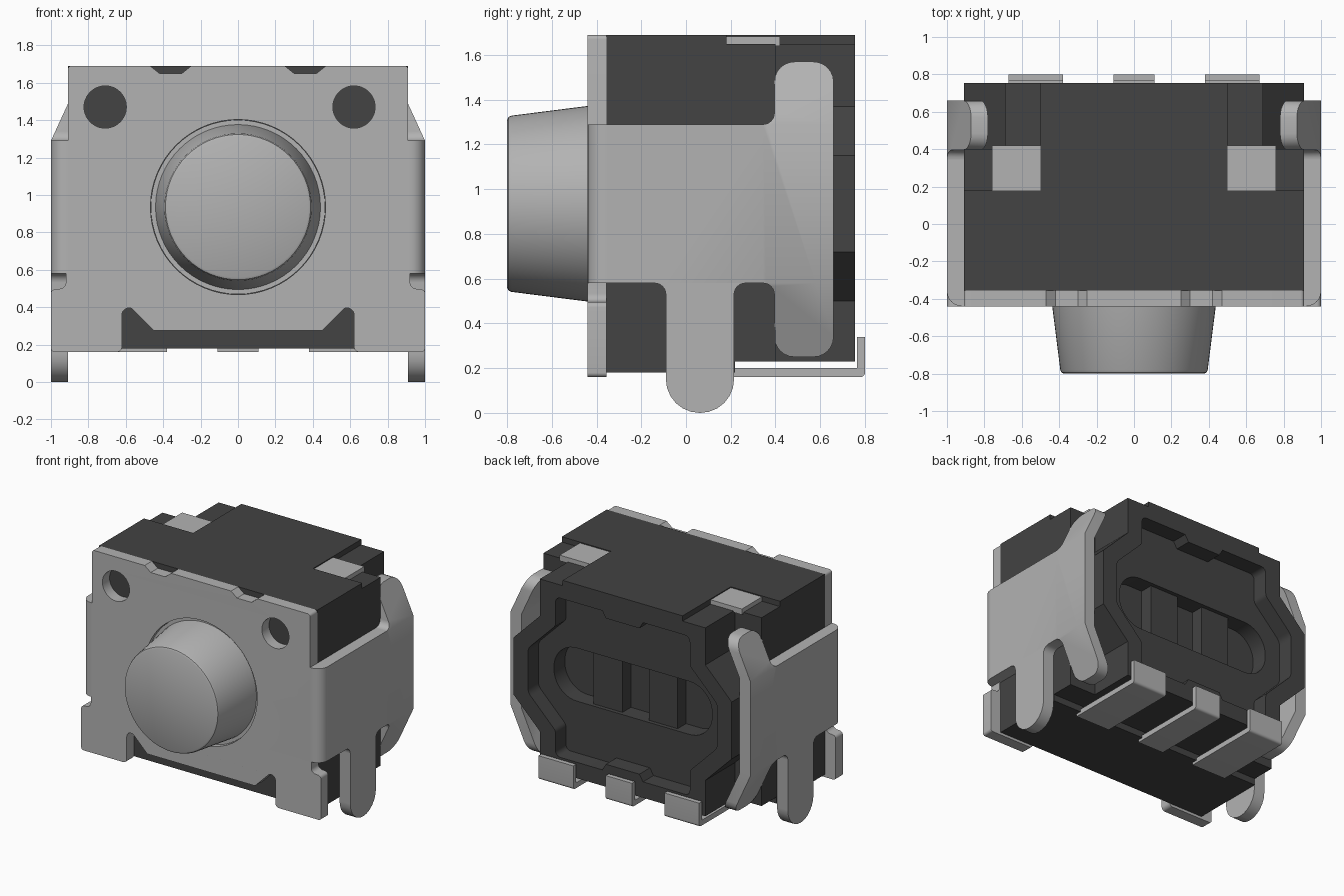
import bpy, bmesh, math
from mathutils import Vector

cube = bpy.data.objects.get("Cube")
if cube:
    bpy.data.objects.remove(cube, do_unlink=True)


def material(name, value):
    m = bpy.data.materials.new(name)
    m.use_nodes = True
    col = (value, value, value, 1)
    m.diffuse_color = col
    bsdf = m.node_tree.nodes["Principled BSDF"]
    bsdf.inputs["Base Color"].default_value = col
    bsdf.inputs["Roughness"].default_value = 0.6
    return m


METAL = material("light grey metal", 0.45)
PLASTIC = material("dark grey plastic", 0.056)


def add(name, bm, mat):
    bmesh.ops.recalc_face_normals(bm, faces=bm.faces)
    me = bpy.data.meshes.new(name)
    bm.to_mesh(me)
    bm.free()
    me.materials.append(mat)
    ob = bpy.data.objects.new(name, me)
    bpy.context.collection.objects.link(ob)
    bpy.ops.object.select_all(action='DESELECT')
    ob.select_set(True)
    bpy.context.view_layer.objects.active = ob
    bpy.ops.object.shade_smooth_by_angle(angle=math.radians(32))
    return ob


def rounded(pts, steps=6):
    """Outline from (u, v) or (u, v, radius) corners, with the corners filleted."""
    out, n = [], len(pts)
    for i, p in enumerate(pts):
        c = Vector(p[:2])
        if len(p) < 3:
            out.append(c)
            continue
        a = (Vector(pts[i - 1][:2]) - c).normalized()
        b = (Vector(pts[(i + 1) % n][:2]) - c).normalized()
        half = a.angle(b) / 2
        mid = c + (a + b).normalized() * p[2] / math.sin(half)
        s = c + a * p[2] / math.tan(half) - mid
        e = c + b * p[2] / math.tan(half) - mid
        sweep = s.angle_signed(e)
        for k in range(steps + 1):
            t = -sweep * k / steps
            out.append(mid + Vector((s.x * math.cos(t) - s.y * math.sin(t),
                                     s.x * math.sin(t) + s.y * math.cos(t))))
    return out


def circle(u, v, r, n=48):
    return [(u + r * math.cos(2 * math.pi * i / n), v + r * math.sin(2 * math.pi * i / n))
            for i in range(n)]


def mirrored(half):
    """Close a right-hand half outline with its mirror image."""
    return list(half) + [(-p[0], *p[1:]) for p in reversed(half)]


def prism_bm(outline, axis, lo, hi, holes=()):
    """Extrude a flat outline with holes along an axis, as a welded mesh."""
    cu = bpy.data.curves.new("outline", 'CURVE')
    cu.dimensions, cu.fill_mode, cu.extrude = '2D', 'BOTH', (hi - lo) / 2
    for loop in (outline, *holes):
        sp = cu.splines.new('POLY')
        sp.points.add(len(loop) - 1)
        for pt, q in zip(sp.points, loop):
            pt.co = (q[0], q[1], 0, 1)
        sp.use_cyclic_u = True
    tmp = bpy.data.objects.new("outline", cu)
    me = bpy.data.meshes.new_from_object(tmp)
    bm = bmesh.new()
    bm.from_mesh(me)
    bpy.data.objects.remove(tmp)
    bpy.data.curves.remove(cu)
    bpy.data.meshes.remove(me)
    for v in bm.verts:
        a, b, w = v.co.x, v.co.y, v.co.z + (lo + hi) / 2
        v.co = {'x': (w, a, b), 'y': (a, w, b), 'z': (a, b, w)}[axis]
    bmesh.ops.remove_doubles(bm, verts=bm.verts, dist=1e-5)
    return bm


def prism(name, outline, axis, lo, hi, mat, holes=()):
    return add(name, prism_bm(outline, axis, lo, hi, holes), mat)


def rect(a, b, c, d):
    return [(a, c), (b, c), (b, d), (a, d)]


# Front cover plate with button hole and two round holes
plate = mirrored(rounded([
    (0.25, 1.69), (0.30, 1.65), (0.42, 1.65), (0.47, 1.69), (0.91, 1.69, 0.02), (0.91, 0.58),
    (0.92, 0.58), (0.92, 0.50, 0.035), (1.0, 0.495, 0.025), (1.0, 0.16, 0.02),
    (0.62, 0.16, 0.03), (0.62, 0.395, 0.035), (0.57, 0.395, 0.015), (0.45, 0.275)][::-1]))
prism("front_plate", plate, 'y', -0.44, -0.355, METAL,
      [circle(0, 0.935, 0.468, 64), circle(-0.71, 1.47, 0.113), circle(0.62, 1.47, 0.113)])

# Push button: revolved profile (radius, y)
bm = bmesh.new()
prof = [(0, -0.36), (0.466, -0.36), (0.466, -0.41), (0.441, -0.41), (0.394, -0.78),
        (0.388, -0.794), (0.376, -0.8), (0, -0.8)]
vs = [bm.verts.new((r, y, 0.935)) for r, y in prof]
es = [bm.edges.new(p) for p in zip(vs, vs[1:])]
bmesh.ops.spin(bm, geom=vs + es, cent=(0, 0, 0.935), axis=(0, 1, 0),
               angle=2 * math.pi, steps=64)
bmesh.ops.remove_doubles(bm, verts=bm.verts, dist=1e-5)
add("push_button", bm, METAL)

# Side walls with leg and inward bent wings, plus the rounded front corners
wall = rounded([
    (-0.355, 0.58), (-0.09, 0.58, 0.05), (-0.09, 0.0, 0.151), (0.215, 0.0, 0.151),
    (0.215, 0.58, 0.05), (0.395, 0.58, 0.05), (0.395, 0.25, 0.09), (0.66, 0.25, 0.09),
    (0.66, 1.57, 0.09), (0.395, 1.57, 0.09), (0.395, 1.29, 0.05), (-0.355, 1.29)])
corner = rounded([(0.91, -0.355), (0.91, -0.44), (1.0, -0.44, 0.08), (1.0, -0.355)])
for side, s in (("left", 1), ("right", -1)):
    bm = prism_bm(wall, 'x', 0.91, 1.0)
    for z in (0.58, 1.29):
        bmesh.ops.bisect_plane(bm, geom=bm.verts[:] + bm.edges[:] + bm.faces[:],
                               plane_co=(0, 0, z), plane_no=(0, 0, 1))
    for v in bm.verts:
        if v.co.z > 1.29:
            v.co.x -= (v.co.z - 1.29) * 0.46
        elif v.co.z < 0.58 and v.co.y > 0.3:
            v.co.x -= (0.58 - v.co.z) * 0.46
        v.co.x *= s
    add(side + "_side_wall", bm, METAL)
    prism(side + "_front_corner", [(s * p[0], p[1]) for p in corner], 'z', 0.58, 1.29, METAL)

# Housing: front block with a step underneath
prism("front_housing", [(-0.355, 0.18), (0.22, 0.18), (0.22, 0.23), (0.40, 0.23),
                        (0.40, 1.65), (-0.355, 1.65)], 'x', -0.91, 0.91, PLASTIC)

# Housing: eight-sided rear, built as solid core, slotted panel and raised rim
octagon = mirrored([(0.69, 0.23), (0.69, 0.50), (0.91, 0.72), (0.91, 1.15),
                    (0.69, 1.37), (0.69, 1.65)])
recess = mirrored(rounded([
    (0.14, 0.40), (0.17, 0.35), (0.56, 0.35, 0.04), (0.56, 0.54, 0.05), (0.79, 0.77, 0.08),
    (0.79, 1.10, 0.08), (0.56, 1.33, 0.05), (0.56, 1.55, 0.04), (0.17, 1.55), (0.14, 1.50)]))
slot = rounded([(*p, 0.19) for p in rect(-0.66, 0.66, 0.74, 1.14)], 10)
prism("rear_core", octagon, 'y', 0.39, 0.50, PLASTIC)
prism("rear_panel", octagon, 'y', 0.50, 0.63, PLASTIC, [slot])
prism("rear_rim", octagon, 'y', 0.63, 0.755, PLASTIC, [recess])
for i, x in enumerate((-0.23, 0.23)):
    prism(f"slot_rib_{i + 1}", rect(x - 0.12, x + 0.12, 0.73, 1.15), 'y', 0.49, 0.60, PLASTIC)

# Top cap and the two metal tabs set in its notches
prism("top_cap", mirrored([(0.91, -0.355), (0.91, 0.18), (0.50, 0.18), (0.50, 0.755)]),
      'z', 1.64, 1.69, PLASTIC)
for side, s in (("left", 1), ("right", -1)):
    prism(side + "_top_tab", rect(s * 0.50, s * 0.76, 0.18, 0.42), 'z', 1.64, 1.683, METAL)

# Contact pins: L-shaped strips under the housing
pin = rounded([(0.18, 0.16), (0.80, 0.16, 0.02), (0.80, 0.34), (0.765, 0.34),
               (0.765, 0.20), (0.18, 0.20)])
for name, a, b in (("right", -0.67, -0.38), ("centre", -0.11, 0.11), ("left", 0.38, 0.67)):
    prism(name + "_pin", pin, 'x', a, b, METAL)
